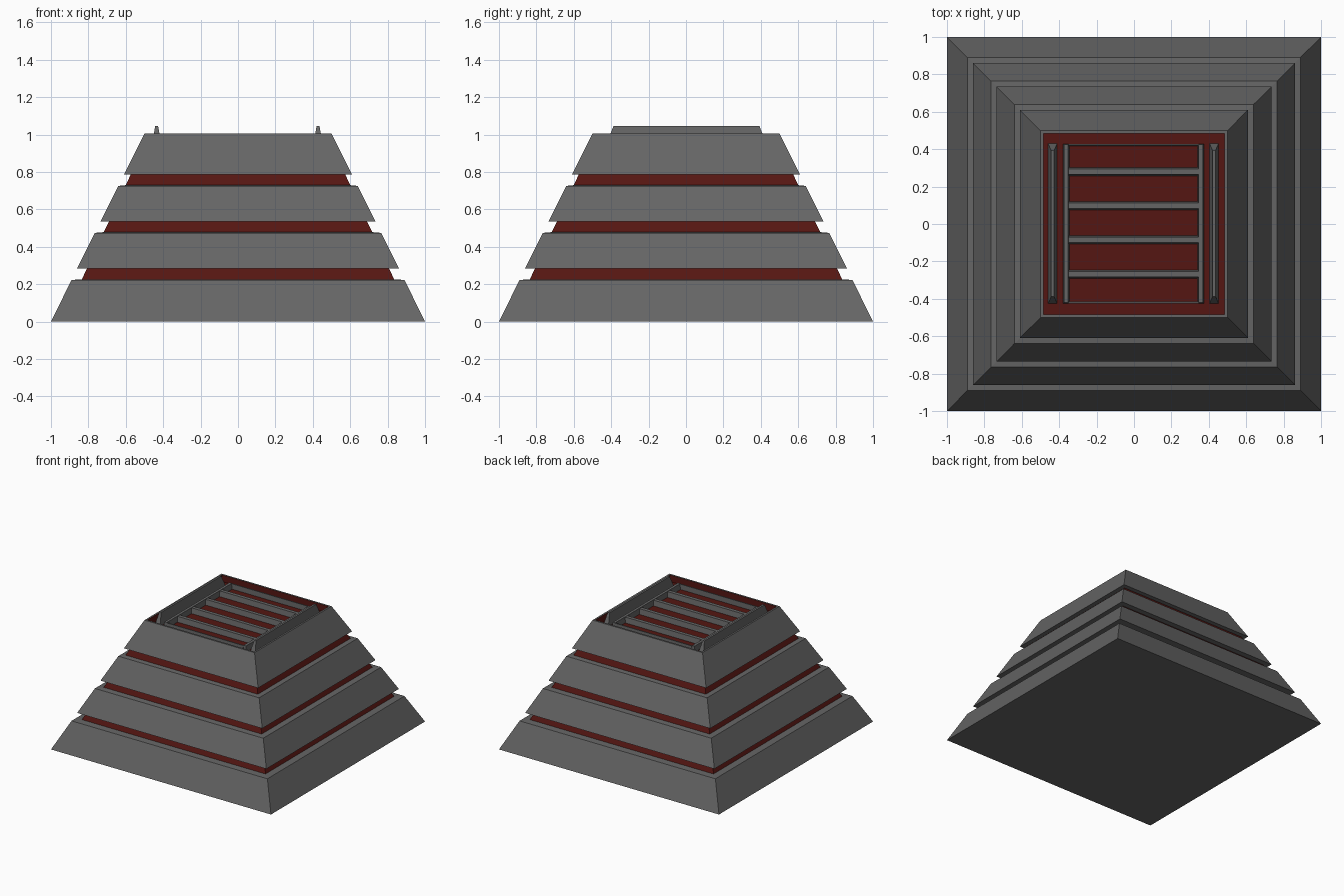
import bpy

if "Cube" in bpy.data.objects:
    bpy.data.objects.remove(bpy.data.objects["Cube"])


def material(name, rgb):
    m = bpy.data.materials.new(name)
    m.diffuse_color = (*rgb, 1)
    m.use_nodes = True
    m.node_tree.nodes["Principled BSDF"].inputs["Base Color"].default_value = m.diffuse_color
    return m


GREY = material("dark_grey", (0.13, 0.13, 0.13))
RED = material("dark_red", (0.09, 0.008, 0.006))


def loft(name, rings, mat, cap_bottom=False, cap_top=False):
    """Stack rectangular rings (x0, x1, y0, y1, z), joined by flat faces."""
    verts, faces = [], []
    for x0, x1, y0, y1, z in rings:
        verts += [(x0, y0, z), (x1, y0, z), (x1, y1, z), (x0, y1, z)]
    for r in range(len(rings) - 1):
        for i in range(4):
            a, b = r * 4 + i, r * 4 + (i + 1) % 4
            faces.append((a, b, b + 4, a + 4))
    n = len(verts)
    if cap_bottom:
        faces.append((3, 2, 1, 0))
    if cap_top:
        faces.append((n - 4, n - 3, n - 2, n - 1))
    me = bpy.data.meshes.new(name)
    me.from_pydata(verts, [], faces)
    me.materials.append(mat)
    ob = bpy.data.objects.new(name, me)
    bpy.context.collection.objects.link(ob)
    return ob


def sq(h, z):
    return (-h, h, -h, h, z)


def bar(name, x0, x1, y0, y1, z0, z1, tx, ty):
    """Bar whose sides lean inward by tx and ty."""
    loft(name, [(x0, x1, y0, y1, z0),
                (x0 + tx, x1 - tx, y0 + ty, y1 - ty, z1)], GREY, True, True)


FLOOR, TOP = 0.95, 1.005

# Stacked sloping tiers with red recessed bands between them
loft("base_tier", [sq(1, 0), sq(0.89, 0.222), sq(0.835, 0.226)], GREY, True)
loft("lower_tier", [sq(0.807, 0.284), sq(0.86, 0.284), sq(0.765, 0.474), sq(0.718, 0.478)], GREY)
loft("middle_tier", [sq(0.69, 0.535), sq(0.735, 0.535), sq(0.64, 0.725), sq(0.601, 0.729)], GREY)
loft("upper_tier", [sq(0.573, 0.786), sq(0.61, 0.786), sq(0.5, TOP), sq(0.485, TOP)], GREY)
for i, (h0, z0, h1, z1) in enumerate([(0.835, 0.226, 0.807, 0.284),
                                      (0.718, 0.478, 0.69, 0.535),
                                      (0.601, 0.729, 0.573, 0.786)]):
    loft(f"red_band_{i + 1}", [sq(h0, z0), sq(h1, z1)], RED)

# Red recess in the roof
loft("roof_recess", [sq(0.485, TOP), sq(0.485, FLOOR)], RED, cap_top=True)

# Ladder-like grille: side rails, cross slats and thin end slats
for side, x in (("left", -0.363), ("right", 0.357)):
    bar(f"grille_rail_{side}", x - 0.017, x + 0.017, -0.425, 0.428, FLOOR, 0.995, 0.006, 0.004)
for i, y in enumerate((0.28, 0.098, -0.085, -0.268)):
    bar(f"grille_slat_{i + 1}", -0.35, 0.345, y - 0.023, y + 0.023, FLOOR, 0.993, 0, 0.008)
for side, y in (("front", -0.42), ("back", 0.423)):
    bar(f"grille_end_{side}", -0.35, 0.345, y - 0.006, y + 0.006, FLOOR, 0.993, 0, 0.002)

# Tapered fins standing above the rim
for side, x in (("left", -0.435), ("right", 0.428)):
    bar(f"roof_fin_{side}", x - 0.024, x + 0.024, -0.425, 0.43, FLOOR, 1.045, 0.016, 0.037)
